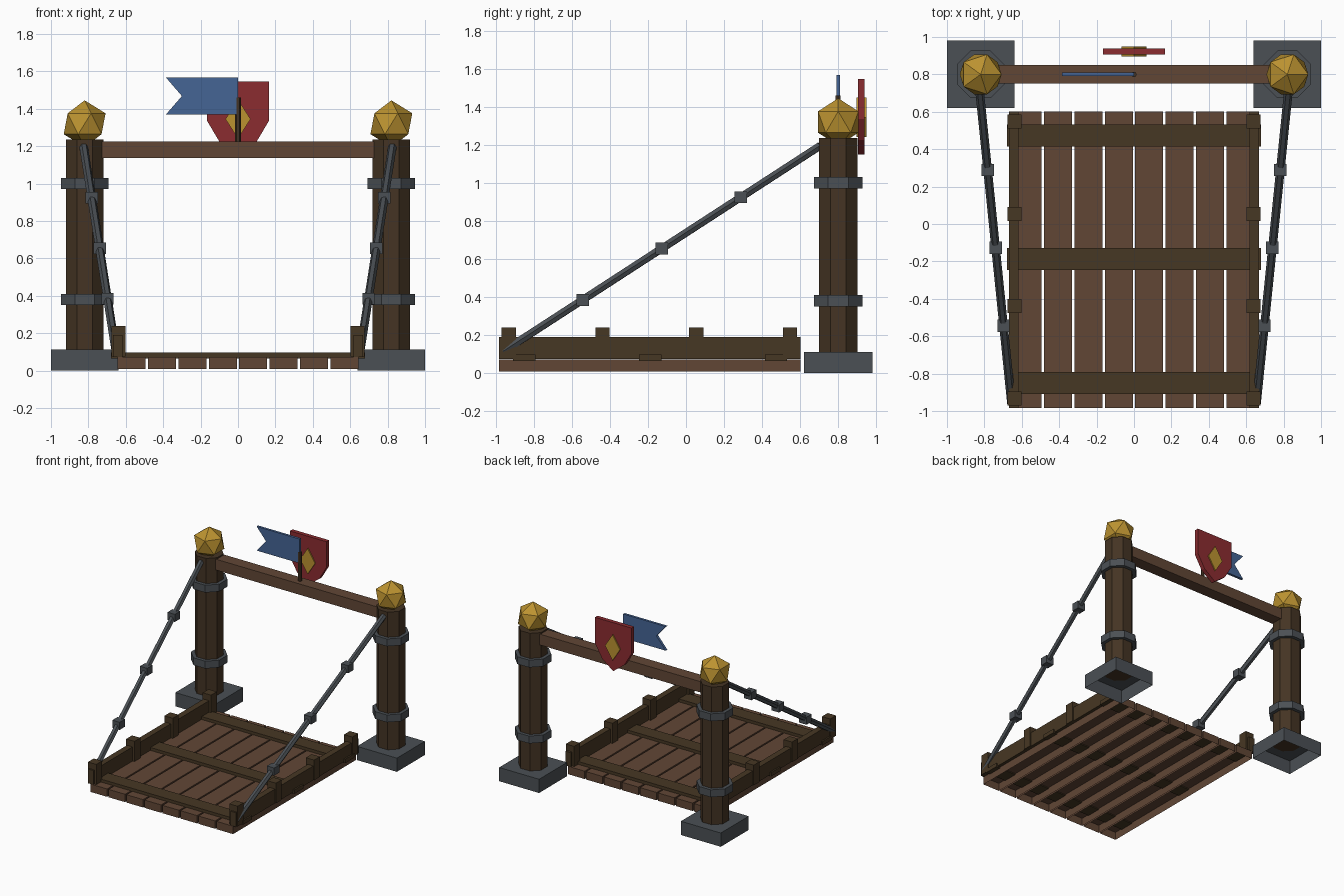
import bpy, bmesh, math
from mathutils import Vector, Matrix

cube = bpy.data.objects.get("Cube")
if cube:
    bpy.data.objects.remove(cube, do_unlink=True)


def material(name, rgb):
    m = bpy.data.materials.new(name)
    m.use_nodes = True
    color = (*rgb, 1)
    m.diffuse_color = color
    m.node_tree.nodes["Principled BSDF"].inputs["Base Color"].default_value = color
    return m


PLANK = material("plank_brown", (0.12, 0.062, 0.036))
TIMBER = material("dark_timber", (0.058, 0.034, 0.017))
RAIL = material("rail_brown", (0.062, 0.038, 0.017))
IRON = material("iron_grey", (0.07, 0.08, 0.09))
GOLD = material("gold", (0.5, 0.29, 0.03))
RED = material("shield_red", (0.26, 0.025, 0.03))
BLUE = material("flag_blue", (0.06, 0.13, 0.3))


def finish(name, bm, mat):
    bmesh.ops.recalc_face_normals(bm, faces=bm.faces)
    mesh = bpy.data.meshes.new(name)
    bm.to_mesh(mesh)
    bm.free()
    mesh.materials.append(mat)
    obj = bpy.data.objects.new(name, mesh)
    bpy.context.scene.collection.objects.link(obj)
    return obj


def box(name, mat, center, size, open_bottom=False):
    bm = bmesh.new()
    bmesh.ops.create_cube(bm, size=1, matrix=Matrix.Translation(center) @ Matrix.Diagonal((*size, 1)))
    if open_bottom:
        lowest = min(bm.faces, key=lambda f: f.calc_center_median().z)
        bmesh.ops.delete(bm, geom=[lowest], context='FACES')
    return finish(name, bm, mat)


def prism(name, mat, start, end, radius, sides):
    """Flat-sided rod between two points."""
    start, end = Vector(start), Vector(end)
    axis = end - start
    turn = axis.to_track_quat('Z', 'Y').to_matrix().to_4x4()
    spin = Matrix.Rotation(math.pi / sides, 4, 'Z')
    bm = bmesh.new()
    bmesh.ops.create_cone(bm, cap_ends=True, segments=sides, radius1=radius, radius2=radius,
                          depth=axis.length,
                          matrix=Matrix.Translation((start + end) / 2) @ turn @ spin)
    return finish(name, bm, mat)


def plate(name, mat, outline, y, depth):
    """Extruded x-z outline centred on y."""
    bm = bmesh.new()
    face = bm.faces.new([bm.verts.new((x, y - depth / 2, z)) for x, z in outline])
    out = bmesh.ops.extrude_face_region(bm, geom=[face])
    verts = [v for v in out["geom"] if isinstance(v, bmesh.types.BMVert)]
    bmesh.ops.translate(bm, vec=(0, depth, 0), verts=verts)
    return finish(name, bm, mat)


# Deck planks, hollow underneath
for i in range(8):
    box(f"plank_{i + 1}", PLANK, ((i - 3.5) * 0.1625, -0.19, 0.041), (0.15, 1.585, 0.064), True)

# Cross battens over the planks
for i, y in enumerate((-0.85, -0.187, 0.473)):
    box(f"batten_{i + 1}", RAIL, (0, y, 0.081), (1.36, 0.118, 0.032))

for side, s in (("left", 1), ("right", -1)):
    # Side rail with stub posts
    box(f"{side}_rail", RAIL, (s * 0.643, -0.19, 0.132), (0.05, 1.585, 0.116))
    for i in range(4):
        box(f"{side}_stub_post_{i + 1}", RAIL, (s * 0.638, -0.932 + i * 0.493, 0.157),
            (0.075, 0.075, 0.165))

    # Tower: footing, octagonal post, iron bands, faceted finial
    px, py = s * 0.82, 0.8
    box(f"{side}_footing", IRON, (px, py, 0.056), (0.36, 0.36, 0.112), True)
    prism(f"{side}_post", TIMBER, (px, py, 0.11), (px, py, 1.235), 0.109, 8)
    for i, z in enumerate((0.38, 1.0)):
        prism(f"{side}_band_{i + 1}", IRON, (px, py, z - 0.03), (px, py, z + 0.03), 0.138, 8)
    bm = bmesh.new()
    bmesh.ops.create_icosphere(bm, subdivisions=1, radius=0.125,
                               matrix=Matrix.Translation((px, py, 1.32)))
    finish(f"{side}_finial", bm, GOLD)

    # Hoist rod with square links
    top, foot = Vector((s * 0.825, 0.705, 1.195)), Vector((s * 0.655, -0.96, 0.115))
    prism(f"{side}_hoist_rod", IRON, foot, top, 0.023, 6)
    for i in range(1, 4):
        box(f"{side}_link_{i}", IRON, top.lerp(foot, i / 4), (0.066, 0.066, 0.062))

# Top beam
box("top_beam", PLANK, (0, 0.8, 1.18), (1.6, 0.1, 0.088))

# Flag and its pole
prism("flag_pole", TIMBER, (0, 0.8, 1.2), (0, 0.8, 1.46), 0.015, 6)
plate("flag", BLUE, [(0, 1.37), (0, 1.567), (-0.385, 1.567), (-0.3, 1.468), (-0.385, 1.37)], 0.8, 0.02)

# Shield with a diamond set through it
half = [(0.165, 1.545), (0.165, 1.335), (0.1, 1.225)]
plate("shield", RED, half + [(0, 1.15)] + [(-x, z) for x, z in reversed(half)], 0.922, 0.034)
plate("shield_diamond", GOLD, [(0, 1.45), (0.067, 1.345), (0, 1.24), (-0.067, 1.345)], 0.922, 0.052)
